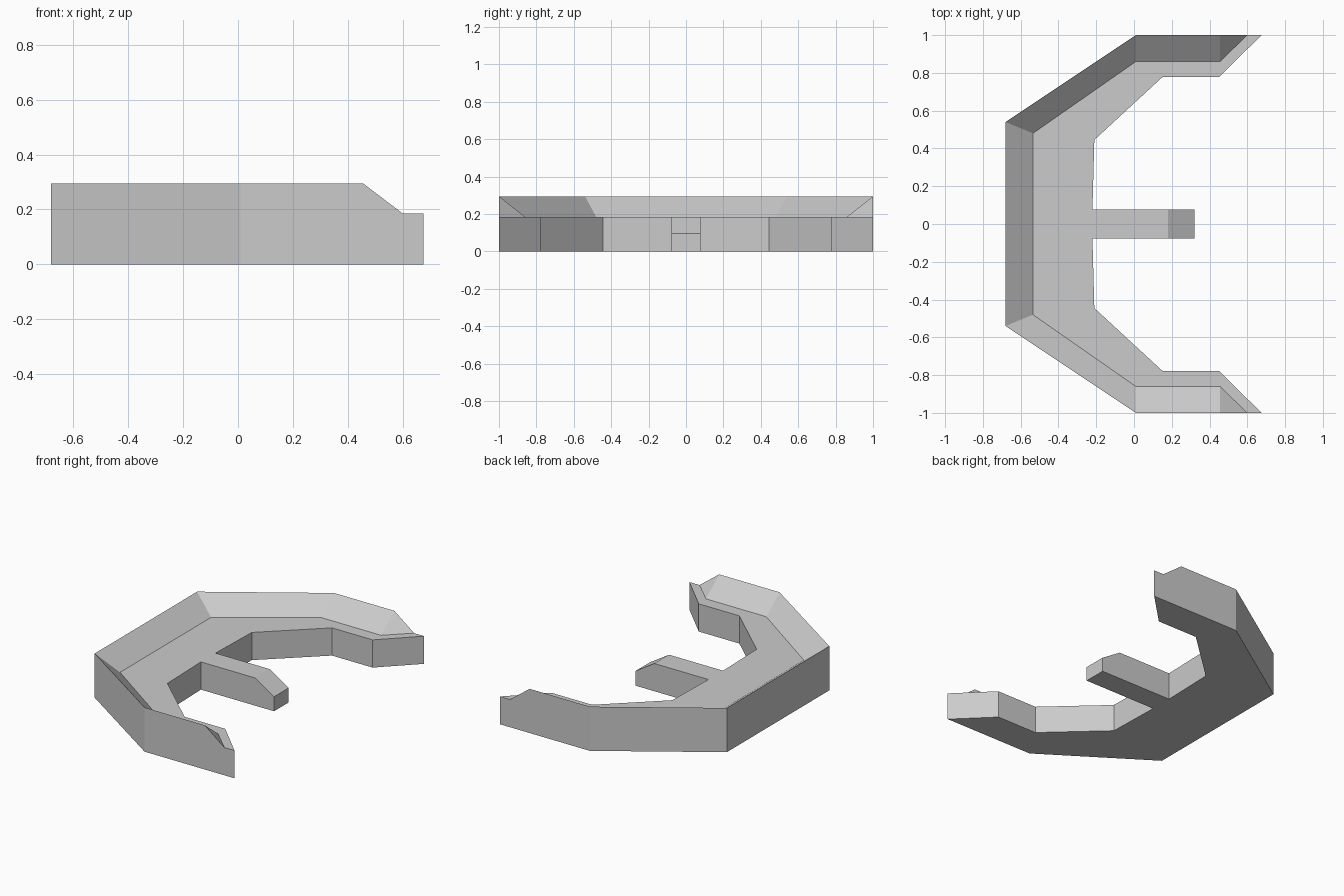
import bpy, bmesh

if "Cube" in bpy.data.objects:
    bpy.data.objects.remove(bpy.data.objects["Cube"])

DECK, RIM = 0.185, 0.295
PRONG_HALF = 0.077

# Half-ring stations: outer xy, outer top height, crease xy, inner xy
stations = [
    ((0.675, 1.0), DECK, (0.675, 1.0), (0.675, 1.0)),      # pointed tip
    ((0.60, 1.0), DECK, (0.60, 1.0), (0.45, 0.777)),       # rim slope ends
    ((0.455, 1.0), RIM, (0.455, 0.86), (0.45, 0.777)),     # rim full height
    ((0.01, 1.0), RIM, (0.01, 0.86), (0.15, 0.777)),
    ((-0.68, 0.54), RIM, (-0.535, 0.48), (-0.21, 0.445)),
    ((-0.68, PRONG_HALF), RIM, (-0.535, PRONG_HALF), (-0.22, PRONG_HALF)),
]


def section(station, side):
    outer, top, crease, inner = station
    pts = [(outer, 0), (outer, top), (crease, DECK), (inner, DECK), (inner, 0)]
    return [(p[0], p[1] * side, z) for p, z in pts]


def bridge(bm, a, b, skip=()):
    """Join two cross-sections with faces, dropping repeated corners."""
    n = len(a)
    for i in range(n):
        if i in skip:
            continue
        j = (i + 1) % n
        corners = list(dict.fromkeys([a[i], a[j], b[j], b[i]]))
        if len(corners) > 2:
            bm.faces.new([bm.verts.new(c) for c in corners])


bm = bmesh.new()

# C-shaped deck with raised outer rim
for side in (1, -1):
    rings = [section(s, side) for s in stations]
    for a, b in zip(rings, rings[1:]):
        bridge(bm, a, b)

# Back middle, left open where the prong joins
bridge(bm, section(stations[-1], 1), section(stations[-1], -1), skip=(3,))

# Central prong with sloped nose
profile = [(-0.22, 0), (-0.22, DECK), (0.18, DECK), (0.32, 0.097), (0.32, 0)]
left, right = [[(x, y, z) for x, z in profile] for y in (PRONG_HALF, -PRONG_HALF)]
bridge(bm, left, right, skip=(0,))
for ring in (left, right):
    bm.faces.new([bm.verts.new(c) for c in ring])

# Weld and orient
bmesh.ops.remove_doubles(bm, verts=bm.verts, dist=0.0005)
bmesh.ops.recalc_face_normals(bm, faces=bm.faces)

mesh = bpy.data.meshes.new("rimmed_deck")
bm.to_mesh(mesh)
bm.free()
bpy.context.collection.objects.link(bpy.data.objects.new("rimmed_deck", mesh))
